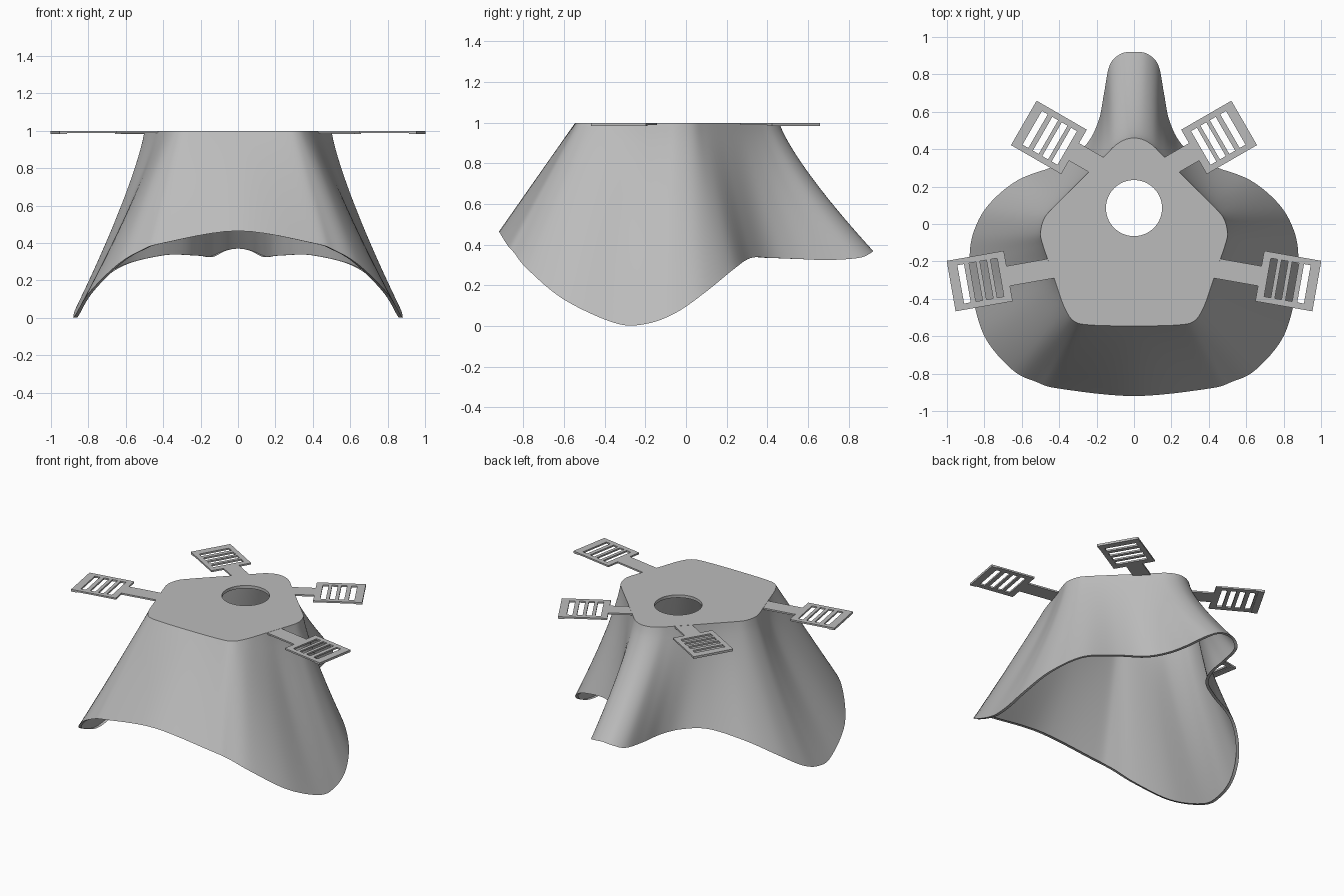
import bpy, math
from mathutils import Vector

if "Cube" in bpy.data.objects:
    bpy.data.objects.remove(bpy.data.objects["Cube"])

grey = bpy.data.materials.new("light_grey")
grey.use_nodes = True
colour = (0.5, 0.5, 0.5, 1)
grey.diffuse_color = colour
grey.node_tree.nodes["Principled BSDF"].inputs["Base Color"].default_value = colour

# Half outline, back to front: top x, y / lower rim x, y, z
HALF = [
    (0, .46, 0, .92, .37), (.05, .45, .07, .91, .36), (.1, .42, .13, .85, .335),
    (.15, .37, .16, .7, .325), (.21, .31, .19, .55, .33), (.27, .25, .26, .42, .335),
    (.34, .18, .4, .32, .335), (.43, .09, .62, .235, .28), (.48, .03, .78, .1, .17),
    (.5, -.05, .86, -.05, .065), (.485, -.12, .88, -.2, .01), (.45, -.22, .87, -.35, .015),
    (.41, -.34, .8, -.6, .13), (.37, -.45, .65, -.78, .28), (.32, -.52, .52, -.845, .36),
    (.23, -.54, .4, -.88, .4), (0, -.545, 0, -.92, .465)]
LOOP = HALF + [(-a, b, -c, d, e) for a, b, c, d, e in HALF[-2:0:-1]]


def smooth_loop(points, steps):
    """Closed Catmull-Rom interpolation."""
    n, result = len(points), []
    for i in range(n):
        p, q, r, s = (Vector(points[(i + k) % n]) for k in (-1, 0, 1, 2))
        for j in range(steps):
            t = j / steps
            result.append((q * 2 + (r - p) * t + (p * 2 - q * 5 + r * 4 - s) * t ** 2
                           + (q * 3 - p - r * 3 + s) * t ** 3) / 2)
    return result


def finish(obj, angle):
    obj.data.materials.clear()
    obj.data.materials.append(grey)
    bpy.ops.object.select_all(action='DESELECT')
    obj.select_set(True)
    bpy.context.view_layer.objects.active = obj
    bpy.ops.object.shade_smooth_by_angle(angle=math.radians(angle))


def flat_part(name, outlines, top, thick):
    """Flat sheet; the first outline is the border, the others are holes."""
    curve = bpy.data.curves.new(name, 'CURVE')
    curve.dimensions = '2D'
    curve.fill_mode = 'BOTH'
    curve.extrude = thick / 2
    for outline in outlines:
        spline = curve.splines.new('POLY')
        spline.points.add(len(outline) - 1)
        spline.use_cyclic_u = True
        for point, (x, y) in zip(spline.points, outline):
            point.co = (x, y, 0, 1)
    obj = bpy.data.objects.new(name, curve)
    bpy.context.collection.objects.link(obj)
    obj.location.z = top - thick / 2
    bpy.ops.object.select_all(action='DESELECT')
    obj.select_set(True)
    bpy.context.view_layer.objects.active = obj
    bpy.ops.object.convert(target='MESH')
    obj = bpy.context.object
    finish(obj, 30)
    return obj


# Flared shell with a small inward lip along the lower rim
ring = smooth_loop(LOOP, 6)
n, rows = len(ring), 20
verts = []
for row in range(rows + 1):
    s = row / rows
    for a, b, c, d, e in ring:
        front = min(1, max(0, (-d - .4) / .4))
        k = s ** (1.25 - .25 * front)
        verts.append((a + (c - a) * k, b + (d - b) * k, 1 + (e - 1) * s))
for i in range(n):
    before, after = ring[i - 1], ring[(i + 1) % n]
    inward = Vector((after[3] - before[3], before[2] - after[2], 0)).normalized()
    verts.append(Vector(verts[rows * n + i]) + inward * .02)
faces = [(r * n + i, (r + 1) * n + i, (r + 1) * n + (i + 1) % n, r * n + (i + 1) % n)
         for r in range(rows + 1) for i in range(n)]
mesh = bpy.data.meshes.new("shell")
mesh.from_pydata(verts, [], faces)
shell = bpy.data.objects.new("shell", mesh)
bpy.context.collection.objects.link(shell)
bpy.context.view_layer.objects.active = shell
shell.select_set(True)
bpy.ops.object.mode_set(mode='EDIT')
bpy.ops.mesh.select_all(action='SELECT')
bpy.ops.mesh.normals_make_consistent(inside=False)
bpy.ops.object.mode_set(mode='OBJECT')
finish(shell, 40)

# Top plate with a round port
port = [(.15 * math.cos(math.tau * i / 64), .085 + .15 * math.sin(math.tau * i / 64))
        for i in range(64)]
flat_part("top_plate", [[(p[0], p[1]) for p in ring], port], 1, .02)


# Slotted strap tabs, each on a narrow arm
def rect(u0, u1, w):
    return [(u0, -w), (u1, -w), (u1, w), (u0, w)]


def strap_tab(name, x, y, degrees, root):
    border = [(-.155, -.137), (.155, -.137), (.155, .137), (-.155, .137),
              (-.155, .054), (-root, .054), (-root, -.054), (-.155, -.054)]
    slots = [rect(u - .018, u + .018, .104) for u in (-.095, -.037, .021, .085)]
    tab = flat_part(name, [border] + slots, .999, .011)
    lip = flat_part(name + "_lip", [rect(.115, .155, .137)], .99, .006)
    for obj in (tab, lip):
        obj.location.x, obj.location.y = x, y
        obj.rotation_euler.z = math.radians(degrees)


for side, sign in (("left", 1), ("right", -1)):
    for place, x, y, angle, root in (("front", .825, -.305, -10, .44),
                                     ("back", .455, .463, 30, .32)):
        strap_tab(f"{place}_{side}_tab", sign * x, y,
                  angle if sign > 0 else 180 - angle, root)
